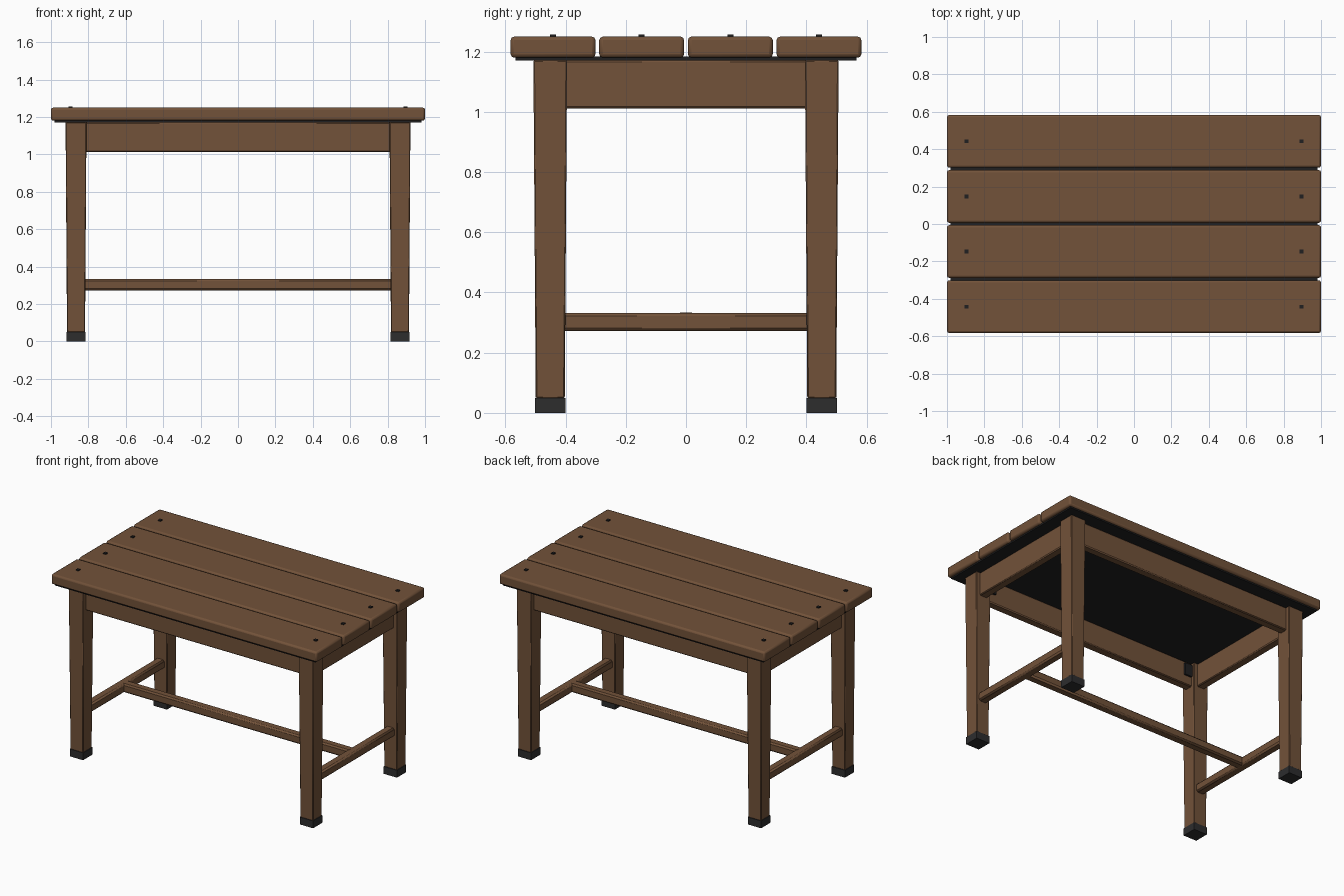
import bpy, bmesh

if "Cube" in bpy.data.objects:
    bpy.data.objects.remove(bpy.data.objects["Cube"])


def material(name, rgb):
    m = bpy.data.materials.new(name)
    m.diffuse_color = (*rgb, 1.0)
    m.use_nodes = True
    m.node_tree.nodes["Principled BSDF"].inputs["Base Color"].default_value = m.diffuse_color
    return m


WOOD = material("brown wood", (0.168, 0.084, 0.041))
RUBBER = material("dark rubber", (0.026, 0.026, 0.027))
BLACK = material("black metal", (0.014, 0.014, 0.015))


def box(name, lo, hi, mat, bevel=0.0, segments=2, taper=1.0):
    """Box between two corners; taper scales its bottom face."""
    c = [(a + b) / 2 for a, b in zip(lo, hi)]
    size = [abs(b - a) for a, b in zip(lo, hi)]
    bm = bmesh.new()
    bmesh.ops.create_cube(bm, size=1.0)
    for v in bm.verts:
        k = taper if v.co.z < 0 else 1.0
        v.co = (v.co.x * size[0] * k, v.co.y * size[1] * k, v.co.z * size[2])
    mesh = bpy.data.meshes.new(name)
    bm.to_mesh(mesh)
    bm.free()
    ob = bpy.data.objects.new(name, mesh)
    ob.location = c
    bpy.context.collection.objects.link(ob)
    mesh.materials.append(mat)
    if bevel:
        mod = ob.modifiers.new("bevel", 'BEVEL')
        mod.width = bevel
        mod.segments = segments
    bpy.ops.object.select_all(action='DESELECT')
    ob.select_set(True)
    bpy.context.view_layer.objects.active = ob
    bpy.ops.object.shade_smooth_by_angle()
    return ob


def centred(name, c, size, mat, **kw):
    lo = [a - s / 2 for a, s in zip(c, size)]
    hi = [a + s / 2 for a, s in zip(c, size)]
    return box(name, lo, hi, mat, **kw)


# Table top planks with a square bolt head near each end
for i in range(4):
    y = (i - 1.5) * 0.2945
    centred("top_plank", (0, y, 1.215), (2.0, 0.282, 0.07), WOOD, bevel=0.012)
    for sx in (-1, 1):
        centred("bolt_head", (sx * 0.895, y, 1.251), (0.02, 0.02, 0.012), BLACK)

# Dark panel under the planks
box("under_panel", (-0.98, -0.567, 1.171), (0.98, 0.567, 1.184), BLACK)

LX, LY = 0.866, 0.451
for sx in (-1, 1):
    for sy in (-1, 1):
        # Tapered leg and its foot cap
        centred("leg", (sx * LX, sy * LY, 0.61), (0.112, 0.112, 1.124), WOOD,
                bevel=0.004, segments=1, taper=0.86)
        centred("foot_cap", (sx * LX, sy * LY, 0.025), (0.1, 0.1, 0.05), RUBBER)
        # Corner bracket on the inside of the long apron
        centred("corner_bracket", (sx * 0.78, sy * 0.419, 1.115), (0.055, 0.02, 0.08), BLACK)

# Aprons below the top
for s in (-1, 1):
    box("long_apron", (-0.83, s * 0.45 - 0.028, 1.012), (0.83, s * 0.45 + 0.028, 1.172), WOOD,
        bevel=0.006, segments=1)
    box("side_apron", (s * LX - 0.028, -0.42, 1.012), (s * LX + 0.028, 0.42, 1.172), WOOD,
        bevel=0.006, segments=1)
    # Side stretcher between the legs
    box("side_stretcher", (s * LX - 0.03, -0.42, 0.272), (s * LX + 0.03, 0.42, 0.332), WOOD,
        bevel=0.01, segments=1)

# Long middle stretcher
box("long_stretcher", (-0.86, -0.03, 0.273), (0.86, 0.03, 0.333), WOOD, bevel=0.01, segments=1)
